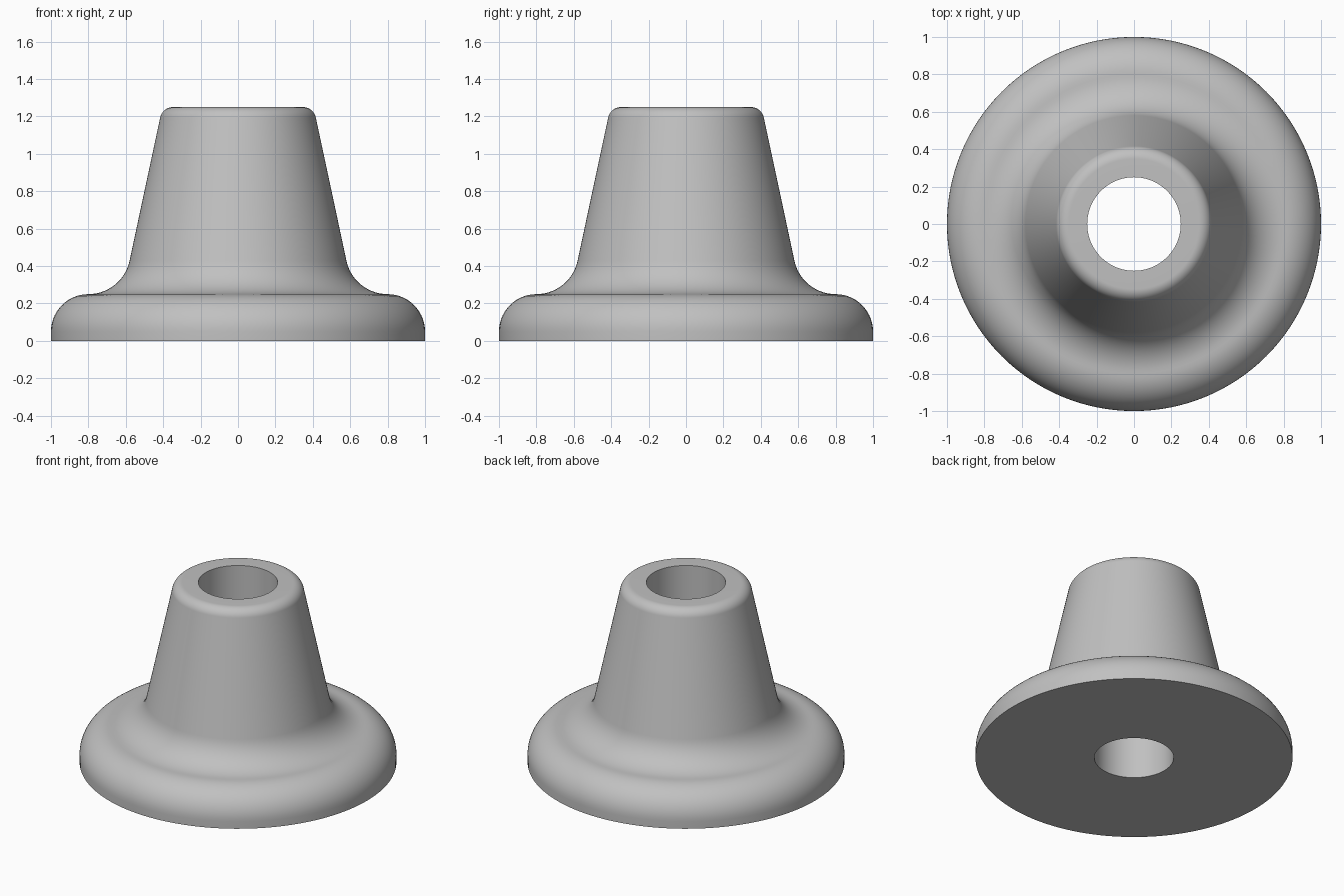
import bpy, bmesh
from math import cos, sin, tan, radians
from mathutils import Matrix, Vector

if "Cube" in bpy.data.objects:
    bpy.data.objects.remove(bpy.data.objects["Cube"], do_unlink=True)

SEGMENTS = 128
TAPER = 12.1  # lean of the neck wall, in degrees


def material(name, colour):
    mat = bpy.data.materials.new(name)
    mat.use_nodes = True
    mat.diffuse_color = colour
    mat.node_tree.nodes["Principled BSDF"].inputs["Base Color"].default_value = colour
    return mat


def arc(x, z, radius, start, end, steps=14):
    """Points (radius, height) along an arc, angles in degrees."""
    angles = [radians(start + (end - start) * i / steps) for i in range(steps + 1)]
    return [(x + radius * cos(a), z + radius * sin(a)) for a in angles]


def neck_radius(z):
    return 0.404 + (1.25 - z) * tan(radians(TAPER))


# Closed section: bore, flange with rounded rim, concave fillet, tapered neck, rounded lip
lip = 0.07
lip_x = neck_radius(1.25 - lip) - lip / cos(radians(TAPER))
profile = [(0.25, 0), (1, 0)]
profile += arc(0.8, 0.05, 0.2, 0, 90)
profile += arc(0.8, 0.475, 0.225, 270, 180 + TAPER)[1:]
profile += arc(lip_x, 1.25 - lip, lip, TAPER, 90)
profile += [(0.25, 1.25)]

# Revolve the section around the vertical axis
bm = bmesh.new()
verts = [bm.verts.new((x, 0, z)) for x, z in profile]
edges = [bm.edges.new((a, b)) for a, b in zip(verts, verts[1:] + verts[:1])]
bmesh.ops.spin(bm, geom=verts + edges, cent=(0, 0, 0), axis=(0, 0, 1),
               angle=radians(360), steps=SEGMENTS, use_merge=True)
bmesh.ops.remove_doubles(bm, verts=bm.verts, dist=0.0001)
bmesh.ops.recalc_face_normals(bm, faces=bm.faces)
mesh = bpy.data.meshes.new("flanged_bushing")
bm.to_mesh(mesh)
bm.free()

bushing = bpy.data.objects.new("flanged_bushing", mesh)
bpy.context.collection.objects.link(bushing)
mesh.materials.append(material("plain grey", (0.53, 0.53, 0.53, 1)))

# Smooth the curved walls, keeping the rims crisp
bpy.ops.object.select_all(action="DESELECT")
bushing.select_set(True)
bpy.context.view_layer.objects.active = bushing
bpy.ops.object.shade_smooth_by_angle(angle=radians(30))
